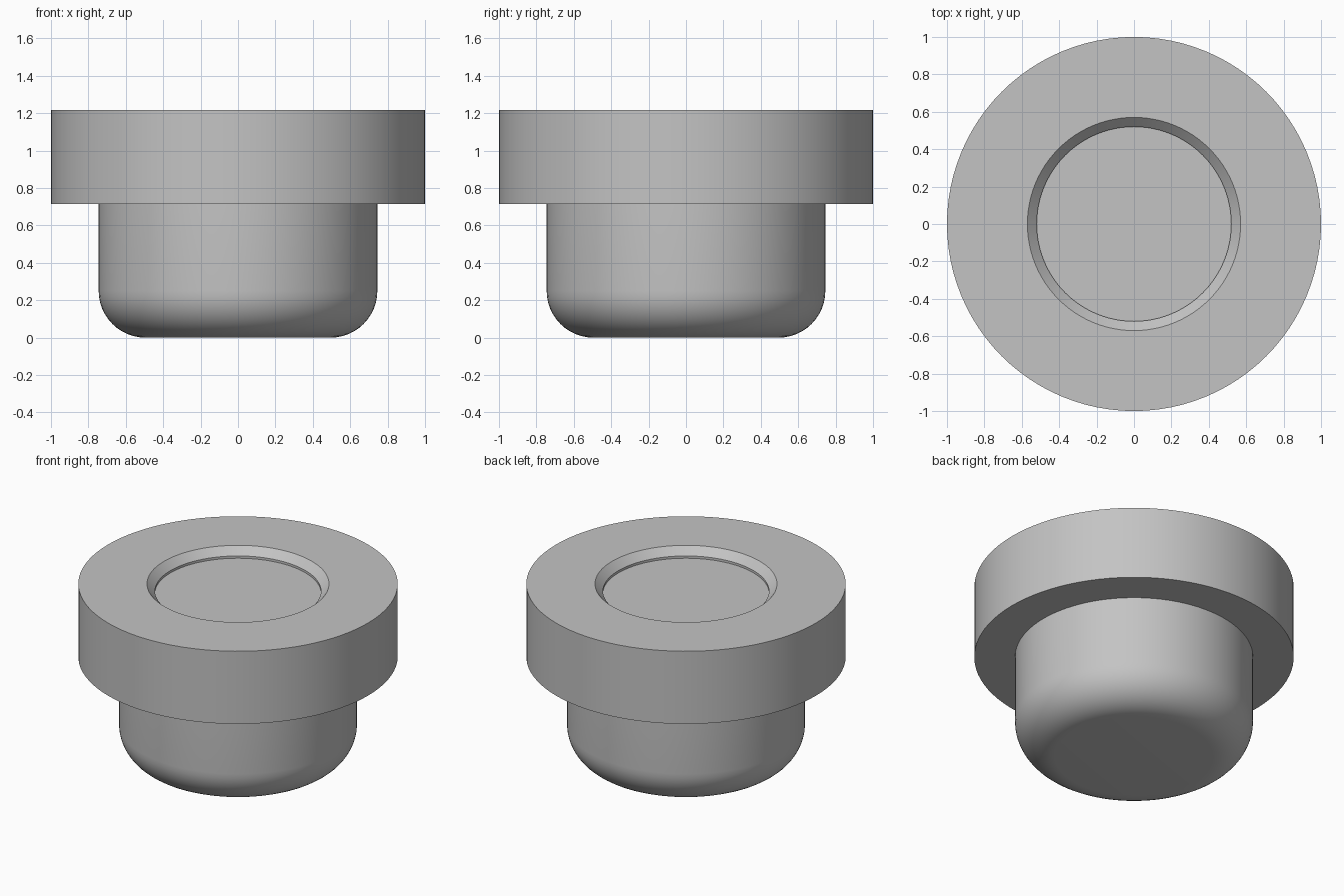
import bpy, bmesh, math

SEGMENTS = 96

old = bpy.data.objects.get("Cube")
if old:
    bpy.data.objects.remove(old, do_unlink=True)

grey = bpy.data.materials.new("plain_grey")
grey.use_nodes = True
colour = (0.55, 0.55, 0.55, 1)
grey.diffuse_color = colour
grey.node_tree.nodes["Principled BSDF"].inputs["Base Color"].default_value = colour


def lathe(name, profile):
    """Revolve (radius, z) points around z; a radius of 0 closes an end."""
    bm = bmesh.new()
    verts = [bm.verts.new((r, 0, z)) for r, z in profile]
    edges = [bm.edges.new(pair) for pair in zip(verts, verts[1:])]
    bmesh.ops.spin(bm, geom=verts + edges, axis=(0, 0, 1), cent=(0, 0, 0),
                   angle=math.tau, steps=SEGMENTS)
    bmesh.ops.remove_doubles(bm, verts=bm.verts, dist=0.0001)
    bmesh.ops.recalc_face_normals(bm, faces=bm.faces)
    mesh = bpy.data.meshes.new(name)
    bm.to_mesh(mesh)
    bm.free()
    mesh.materials.append(grey)
    obj = bpy.data.objects.new(name, mesh)
    bpy.context.collection.objects.link(obj)
    bpy.ops.object.select_all(action='DESELECT')
    obj.select_set(True)
    bpy.context.view_layer.objects.active = obj
    bpy.ops.object.shade_smooth_by_angle(angle=math.radians(30))
    return obj


# Stem and flange sizes
stem_r, fillet, flange_z, top = 0.745, 0.25, 0.715, 1.217
rim_r, floor_r, chamfer, depth = 0.57, 0.52, 0.05, 0.066

# Rounded stem: flat base, quarter-circle fillet, straight wall
arc = [(stem_r - fillet + fillet * math.sin(a), fillet - fillet * math.cos(a))
       for a in (math.pi / 2 * i / 12 for i in range(13))]
lathe("stem", [(0, 0)] + arc + [(stem_r, flange_z)])

# Wide flange with a chamfered round recess in its top
lathe("flange", [(stem_r, flange_z), (1, flange_z), (1, top), (rim_r, top),
                 (floor_r, top - chamfer), (floor_r, top - depth),
                 (0, top - depth)])
